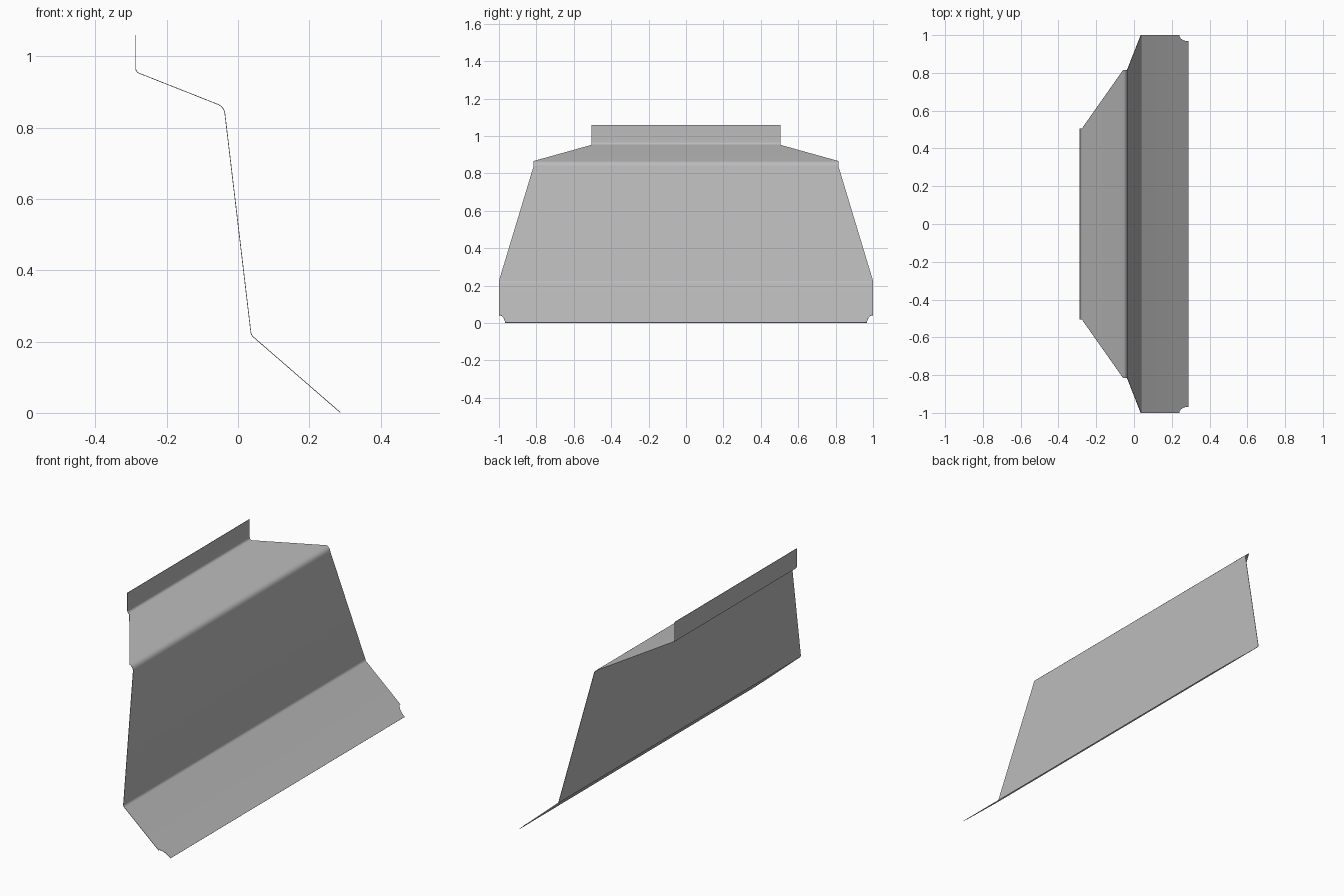
import bpy, bmesh, math
from mathutils import Vector

cube = bpy.data.objects.get("Cube")
if cube:
    bpy.data.objects.remove(cube, do_unlink=True)

THICK = 0.002

# Sheet metal colour
mat = bpy.data.materials.new("plain_grey")
mat.use_nodes = True
grey = (0.5, 0.5, 0.5, 1)
mat.diffuse_color = grey
mat.node_tree.nodes["Principled BSDF"].inputs["Base Color"].default_value = grey

# Fold line corners from top edge to bottom edge: x, z, half width, bend setback
corners = [
    (-0.287, 1.06, 0.505, 0),
    (-0.287, 0.956, 0.505, 0.012),
    (-0.039, 0.858, 0.815, 0.02),
    (0.037, 0.218, 1.0, 0.008),
    (0.287, 0.001, 1.0, 0),
]


def bend(before, corner, after, width, setback, steps=6):
    """Rounded bend of constant width between two flat panels."""
    start = corner + (before - corner).normalized() * setback
    end = corner + (after - corner).normalized() * setback
    for i in range(steps + 1):
        t = i / steps
        p = start * (1 - t) ** 2 + corner * 2 * t * (1 - t) + end * t * t
        yield p, width


# Stations running down the folded sheet
points = [Vector((c[0], c[1])) for c in corners]
stations = [(points[0], corners[0][2])]
for i in range(1, len(corners) - 1):
    stations += bend(points[i - 1], points[i], points[i + 1], *corners[i][2:])

# Scooped corner notches at the bottom edge
slope = (points[-1] - points[-2]).normalized()
for i in range(9):
    a = math.pi / 2 * i / 8
    p = points[-1] - slope * 0.063 * math.cos(a)
    stations.append((p, 1.0 - 0.032 * math.sin(a)))

# Folded panel
bm = bmesh.new()
rows = [[bm.verts.new((p.x, side * w, p.y)) for side in (-1, 1)] for p, w in stations]
for (a, b), (c, d) in zip(rows, rows[1:]):
    bm.faces.new((a, c, d, b))
bmesh.ops.recalc_face_normals(bm, faces=bm.faces)
mesh = bpy.data.meshes.new("folded_panel")
bm.to_mesh(mesh)
bm.free()
mesh.materials.append(mat)
panel = bpy.data.objects.new("folded_panel", mesh)
bpy.context.collection.objects.link(panel)

# Sheet thickness
solid = panel.modifiers.new("sheet_thickness", 'SOLIDIFY')
solid.thickness = THICK
solid.offset = 0

bpy.context.view_layer.objects.active = panel
panel.select_set(True)
bpy.ops.object.modifier_apply(modifier=solid.name)
bpy.ops.object.shade_smooth_by_angle(angle=math.radians(30))
